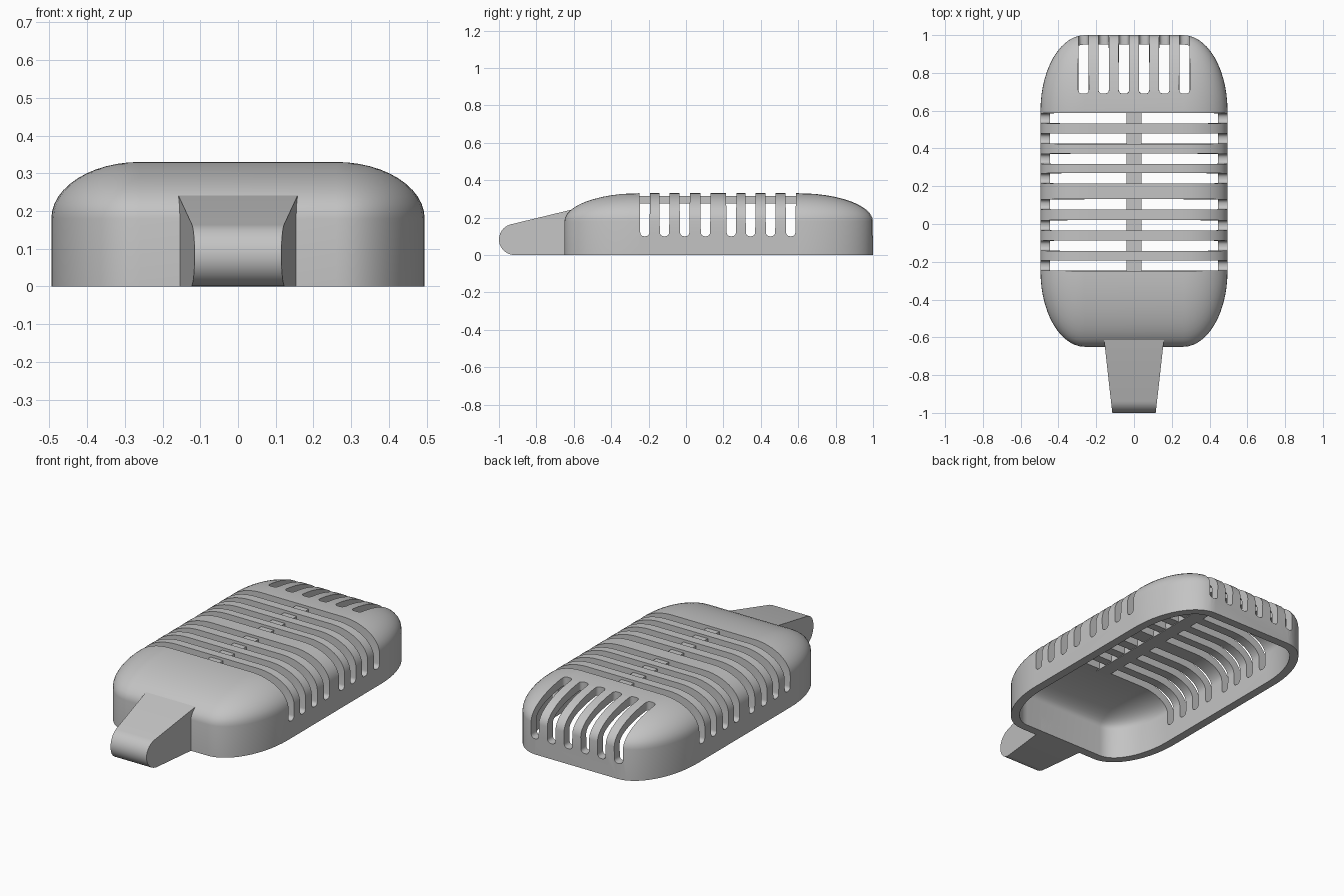
import bpy, bmesh
from math import sin, cos, pi, radians

if "Cube" in bpy.data.objects:
    bpy.data.objects.remove(bpy.data.objects["Cube"])

grey = bpy.data.materials.new("plain_grey")
grey.use_nodes = True
grey.diffuse_color = (0.55, 0.55, 0.55, 1)
grey.node_tree.nodes["Principled BSDF"].inputs["Base Color"].default_value = (0.55, 0.55, 0.55, 1)


def make_object(name, bm):
    bmesh.ops.recalc_face_normals(bm, faces=bm.faces)
    mesh = bpy.data.meshes.new(name)
    bm.to_mesh(mesh)
    bm.free()
    mesh.materials.append(grey)
    obj = bpy.data.objects.new(name, mesh)
    bpy.context.collection.objects.link(obj)
    return obj


def activate(obj):
    bpy.ops.object.select_all(action='DESELECT')
    obj.select_set(True)
    bpy.context.view_layer.objects.active = obj


def smooth(obj):
    activate(obj)
    bpy.ops.object.shade_smooth_by_angle(angle=radians(32))


def add_box(bm, low, high):
    verts = bmesh.ops.create_cube(bm, size=1)["verts"]
    for v in verts:
        for i in range(3):
            v.co[i] = high[i] if v.co[i] > 0 else low[i]
    return verts


# Hollow body: rounded box with ellipsoidal corners, open underneath
HALF_X, BACK, FRONT, TOP = 0.495, 1.0, -0.65, 0.33
RX, RY, RZ, WALL = 0.235, 0.40, 0.15, 0.05
SEG, RISE = 14, 12


def ring(phi, inset, z):
    points = []
    for corner, (sx, cy) in enumerate(((1, BACK - RY), (-1, BACK - RY), (-1, FRONT + RY), (1, FRONT + RY))):
        for k in range(SEG + 1):
            a = (corner + k / SEG) * pi / 2
            points.append((sx * (HALF_X - RX) + (RX - inset) * cos(a) * cos(phi),
                           cy + (RY - inset) * sin(a) * cos(phi), z))
    return points


def shell_rings(inset):
    rings = [ring(0, inset, 0)]
    for k in range(RISE + 1):
        phi = k / RISE * pi / 2
        rings.append(ring(phi, inset, TOP - RZ + (RZ - inset) * sin(phi)))
    return rings


bm = bmesh.new()
rows = [[bm.verts.new(p) for p in r] for r in shell_rings(WALL)[::-1] + shell_rings(0)]
count = len(rows[0])
for a, b in zip(rows, rows[1:]):
    for i in range(count):
        j = (i + 1) % count
        bm.faces.new((a[i], a[j], b[j], b[i]))
bmesh.ops.remove_doubles(bm, verts=bm.verts, dist=0.0005)
bmesh.ops.holes_fill(bm, edges=[e for e in bm.edges if e.is_boundary], sides=0)
body = make_object("body_shell", bm)

# Slot cutters: cross slots over the sides, lengthwise slots at the back
cutter_bm = bmesh.new()


def add_slot(low, high, axis, floor_width, end_radius):
    verts = add_box(cutter_bm, low, high)
    across = 1 - axis
    middle = (low[across] + high[across]) / 2
    for v in verts:
        if v.co.z < 0.2:
            v.co[across] = middle + (v.co[across] - middle) * floor_width
    rounded = []
    for e in {e for v in verts for e in v.link_edges}:
        d = e.verts[1].co - e.verts[0].co
        bottom = max(v.co.z for v in e.verts) < 0.2 and abs(d[axis]) > 0.1
        inner_end = end_radius and abs(d.z) > 0.1 and e.verts[0].co.y < 0.8
        if bottom or inner_end:
            rounded.append(e)
    bmesh.ops.bevel(cutter_bm, geom=rounded, offset=0.02, segments=4,
                    profile=0.5, affect='EDGES')


SLOT = 0.06
for start in (-0.25, -0.145, -0.037, 0.074, 0.212, 0.315, 0.422, 0.53):
    add_slot((-0.7, start, 0.10), (0.7, start + SLOT, 0.5), 0, 0.82, False)
for i in range(6):
    x = (i - 2.5) * 0.107
    add_slot((x - SLOT / 2, 0.69, 0.09), (x + SLOT / 2, 1.1, 0.5), 1, 0.85, True)
cutter = make_object("slot_cutter", cutter_bm)
cutter.hide_render = True

mod = body.modifiers.new("slots", 'BOOLEAN')
mod.operation = 'DIFFERENCE'
mod.solver = 'EXACT'
mod.object = cutter
activate(body)
bpy.ops.object.modifier_apply(modifier=mod.name)
bpy.data.objects.remove(cutter)
smooth(body)

# Spine running under the cross bars
bm = bmesh.new()
add_box(bm, (-0.04, -0.27, 0.276), (0.04, 0.61, 0.315))
make_object("centre_spine", bm)

# Tapered stem with a rounded end
R = 0.083
profile = [(-1 + R + R * cos(a), R + R * sin(a))
           for a in (radians(270 - 165 * k / 16) for k in range(17))]
profile += [(-0.6, 0.245), (-0.6, 0)]
bm = bmesh.new()
sides = []
for s in (-1, 1):
    sides.append([bm.verts.new((s * (0.115 + (y + 1) * 0.112), y, z)) for y, z in profile])
    bm.faces.new(sides[-1])
n = len(profile)
for i in range(n):
    j = (i + 1) % n
    bm.faces.new((sides[0][i], sides[0][j], sides[1][j], sides[1][i]))
smooth(make_object("mount_stem", bm))
